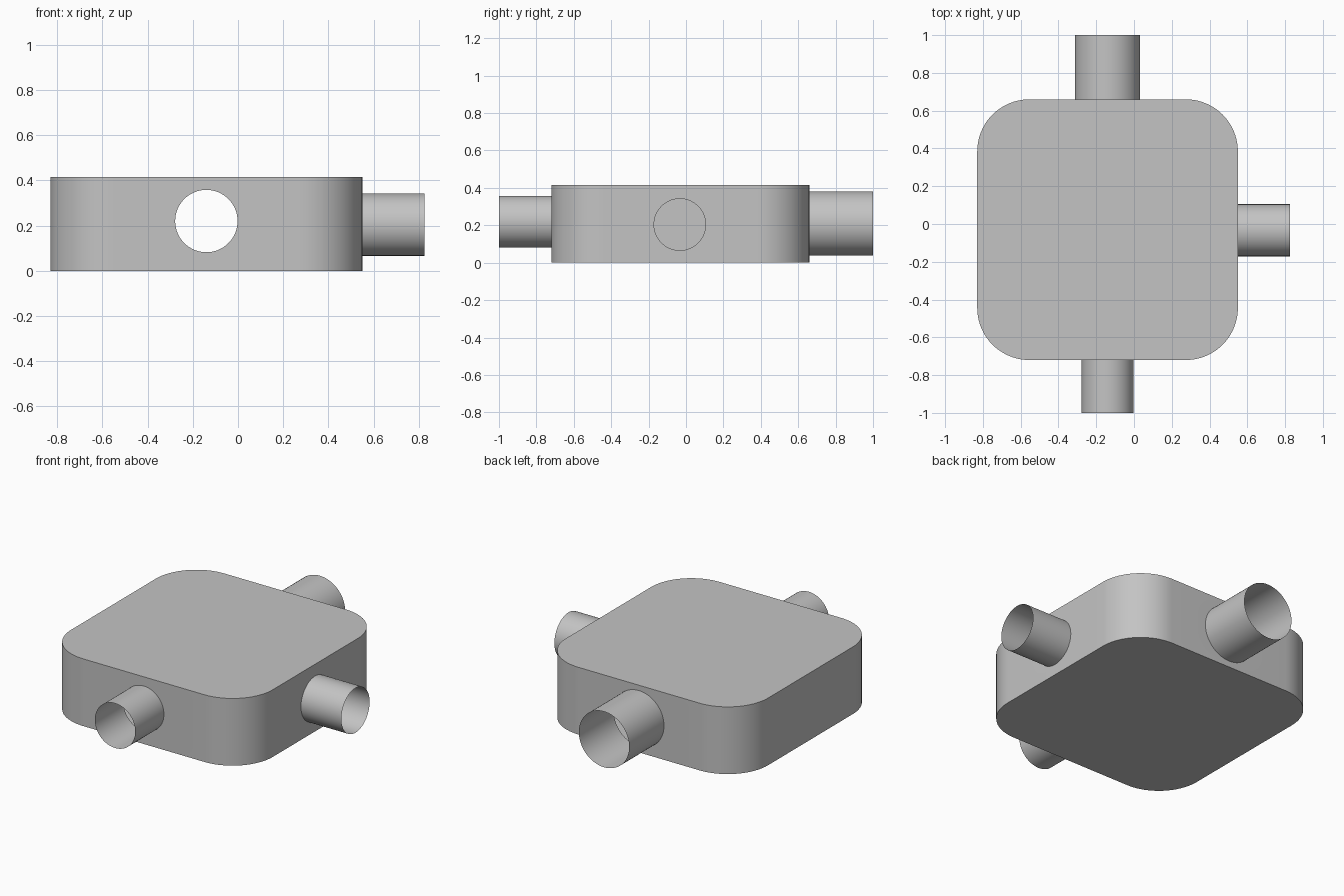
import bpy, bmesh
from math import sin, cos, pi, radians
from mathutils import Vector

cube = bpy.data.objects.get("Cube")
if cube:
    bpy.data.objects.remove(cube, do_unlink=True)

grey = bpy.data.materials.new("plain_grey")
grey.use_nodes = True
colour = (0.55, 0.55, 0.55, 1)
grey.diffuse_color = colour
grey.node_tree.nodes["Principled BSDF"].inputs["Base Color"].default_value = colour

CENTRE = Vector((-0.14, -0.03, 0))
HALF, HEIGHT, CORNER = 0.69, 0.415, 0.276
UP = Vector((0, 0, 1))
RING, ARC = 64, 20

# name: outward direction, mouth centre on the wall, radius, length
PIPES = {
    "front_pipe": (Vector((0, -1, 0)), Vector((-0.14, -0.72, 0.22)), 0.138, 0.28),
    "right_side_pipe": (Vector((1, 0, 0)), Vector((0.55, -0.033, 0.204)), 0.138, 0.276),
    "back_pipe": (Vector((0, 1, 0)), Vector((-0.14, 0.66, 0.21)), 0.172, 0.34),
}


def finish(bm, name):
    mesh = bpy.data.meshes.new(name)
    bm.to_mesh(mesh)
    bm.free()
    mesh.materials.append(grey)
    obj = bpy.data.objects.new(name, mesh)
    bpy.context.collection.objects.link(obj)
    bpy.ops.object.select_all(action='DESELECT')
    obj.select_set(True)
    bpy.context.view_layer.objects.active = obj
    bpy.ops.object.shade_smooth_by_angle(angle=radians(30))


def ring(bm, direction, centre, radius):
    side = UP.cross(direction)
    angles = [2 * pi * i / RING for i in range(RING)]
    return [bm.verts.new(centre + radius * (side * cos(a) + UP * sin(a))) for a in angles]


# Open thin-walled pipes
for name, (direction, mouth, radius, length) in PIPES.items():
    bm = bmesh.new()
    inner = ring(bm, direction, mouth, radius)
    outer = ring(bm, direction, mouth + direction * length, radius)
    for i in range(RING):
        j = (i + 1) % RING
        bm.faces.new((inner[i], inner[j], outer[j], outer[i]))
    bm.normal_update()
    finish(bm, name)

# Hollow rounded-square body, with the walls open where the pipes join
bm = bmesh.new()
outline = []
for k, (sx, sy) in enumerate([(1, 1), (-1, 1), (-1, -1), (1, -1)]):
    pivot = CENTRE + Vector((sx, sy, 0)) * (HALF - CORNER)
    for i in range(ARC + 1):
        a = (k + i / ARC) * pi / 2
        outline.append(pivot + CORNER * Vector((cos(a), sin(a), 0)))
low = [bm.verts.new(p) for p in outline]
high = [bm.verts.new(p + UP * HEIGHT) for p in outline]
bm.faces.new(low[::-1])
bm.faces.new(high)
for i in range(len(outline)):
    j = (i + 1) % len(outline)
    quad = (low[i], low[j], high[j], high[i])
    facing = (outline[j] - outline[i]).cross(UP).normalized()
    is_flat = (outline[j] - outline[i]).length > CORNER
    pipe = next((p for p in PIPES.values() if is_flat and p[0].dot(facing) > 0.9), None)
    if pipe is None:
        bm.faces.new(quad)
        continue
    edges = []
    for loop in (quad, ring(bm, *pipe[:3])):
        for a, b in zip(loop, loop[1:] + loop[:1]):
            edges.append(bm.edges.get((a, b)) or bm.edges.new((a, b)))
    bmesh.ops.triangle_fill(bm, edges=edges, use_beauty=True, normal=facing)
bmesh.ops.recalc_face_normals(bm, faces=bm.faces)
finish(bm, "hollow_body")
